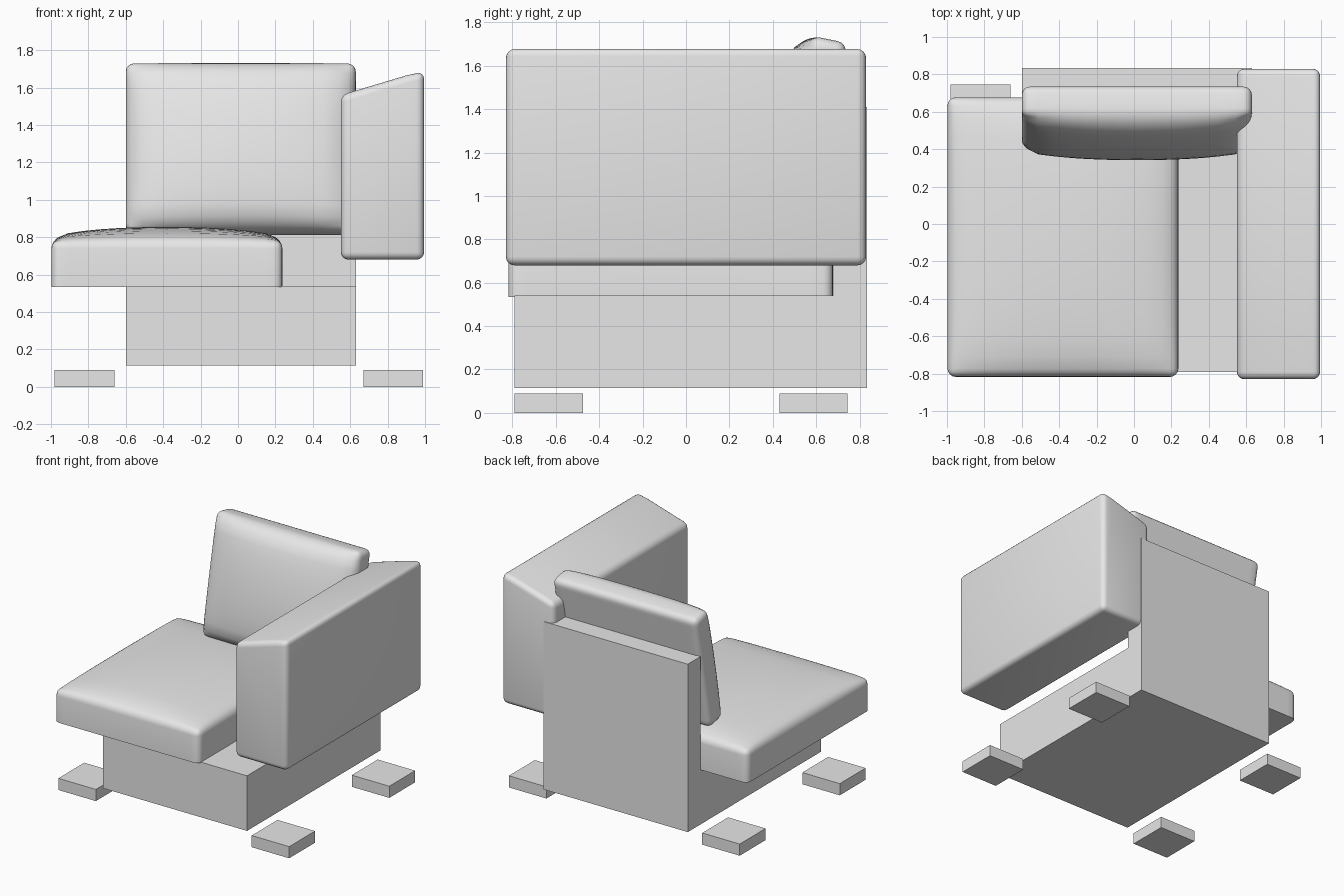
import bpy, bmesh, math
from mathutils import Matrix, Vector

cube = bpy.data.objects.get("Cube")
if cube:
    bpy.data.objects.remove(cube, do_unlink=True)

fabric = bpy.data.materials.new("light_grey_fabric")
fabric.use_nodes = True
GREY = (0.8, 0.8, 0.8, 1)
fabric.diffuse_color = GREY
fabric.node_tree.nodes["Principled BSDF"].inputs["Base Color"].default_value = GREY


def finish(bm, name, smooth=False):
    bmesh.ops.recalc_face_normals(bm, faces=bm.faces)
    mesh = bpy.data.meshes.new(name)
    bm.to_mesh(mesh)
    bm.free()
    mesh.materials.append(fabric)
    obj = bpy.data.objects.new(name, mesh)
    bpy.context.collection.objects.link(obj)
    if smooth:
        bpy.ops.object.select_all(action='DESELECT')
        obj.select_set(True)
        bpy.context.view_layer.objects.active = obj
        bpy.ops.object.shade_smooth_by_angle(angle=math.radians(40))
    return obj


def box(name, lo, hi):
    bm = bmesh.new()
    bmesh.ops.create_cube(bm, size=1)
    lo, hi = Vector(lo), Vector(hi)
    bmesh.ops.scale(bm, vec=hi - lo, verts=bm.verts)
    bmesh.ops.translate(bm, vec=(lo + hi) / 2, verts=bm.verts)
    return finish(bm, name)


def round_edges(bm, radius, keep=lambda e: True):
    bmesh.ops.recalc_face_normals(bm, faces=bm.faces)
    sharp = [e for e in bm.edges
             if e.calc_face_angle(0) > math.radians(35) and keep(e)]
    bmesh.ops.bevel(bm, geom=sharp, offset=radius, segments=4, profile=0.5,
                    affect='EDGES', clamp_overlap=True)


def cushion(name, size, centre, puff, power, radius, tilt=0, sharp_base=False):
    """Boxed cushion whose upper face swells towards the middle."""
    bm = bmesh.new()
    bmesh.ops.create_cube(bm, size=2)
    flat = [e for e in bm.edges if abs(e.verts[0].co.z - e.verts[1].co.z) < 0.1]
    bmesh.ops.subdivide_edges(bm, edges=flat, cuts=13, use_grid_fill=True)
    half = Vector(size) / 2
    for v in bm.verts:
        u, w, top = v.co.x, v.co.y, v.co.z > 0
        v.co = Vector(a * b for a, b in zip(v.co, half))
        if top:
            v.co.z += puff * max(0, (1 - u * u) * (1 - w * w)) ** power
    base = -half.z + 0.001
    round_edges(bm, radius,
                lambda e: not sharp_base or any(v.co.z > base for v in e.verts))
    bm.transform(Matrix.Translation(centre) @ Matrix.Rotation(tilt, 4, 'X'))
    return finish(bm, name, True)


# Four low feet
for side, x in (("right", -0.98), ("left", 0.67)):
    for end, y in (("front", -0.79), ("back", 0.43)):
        box(f"{end}_{side}_foot", (x, y, 0), (x + 0.32, y + 0.315, 0.09))

# Frame
box("base", (-0.6, -0.79, 0.115), (0.63, 0.68, 0.54))
box("back_panel", (-0.6, 0.68, 0.115), (0.63, 0.835, 1.41))

# Upholstery
cushion("seat_cushion", (1.235, 1.495, 0.25), (-0.38, -0.07, 0.66),
        0.07, 0.5, 0.045, sharp_base=True)
cushion("back_cushion", (1.23, 0.92, 0.17), (0.015, 0.57, 1.27),
        0.11, 0.4, 0.045, tilt=math.radians(78.7))

# Armrest with a sloping top
profile = [(0.55, 0.68), (0.995, 0.68), (0.995, 1.685),
           (0.9, 1.665), (0.75, 1.62), (0.55, 1.56)]
bm = bmesh.new()
face = bm.faces.new([bm.verts.new((x, -0.83, z)) for x, z in profile])
ext = bmesh.ops.extrude_face_region(bm, geom=[face], use_keep_orig=True)
bmesh.ops.translate(bm, vec=(0, 1.66, 0),
                    verts=[g for g in ext["geom"] if isinstance(g, bmesh.types.BMVert)])
round_edges(bm, 0.04)
finish(bm, "left_armrest", True)
